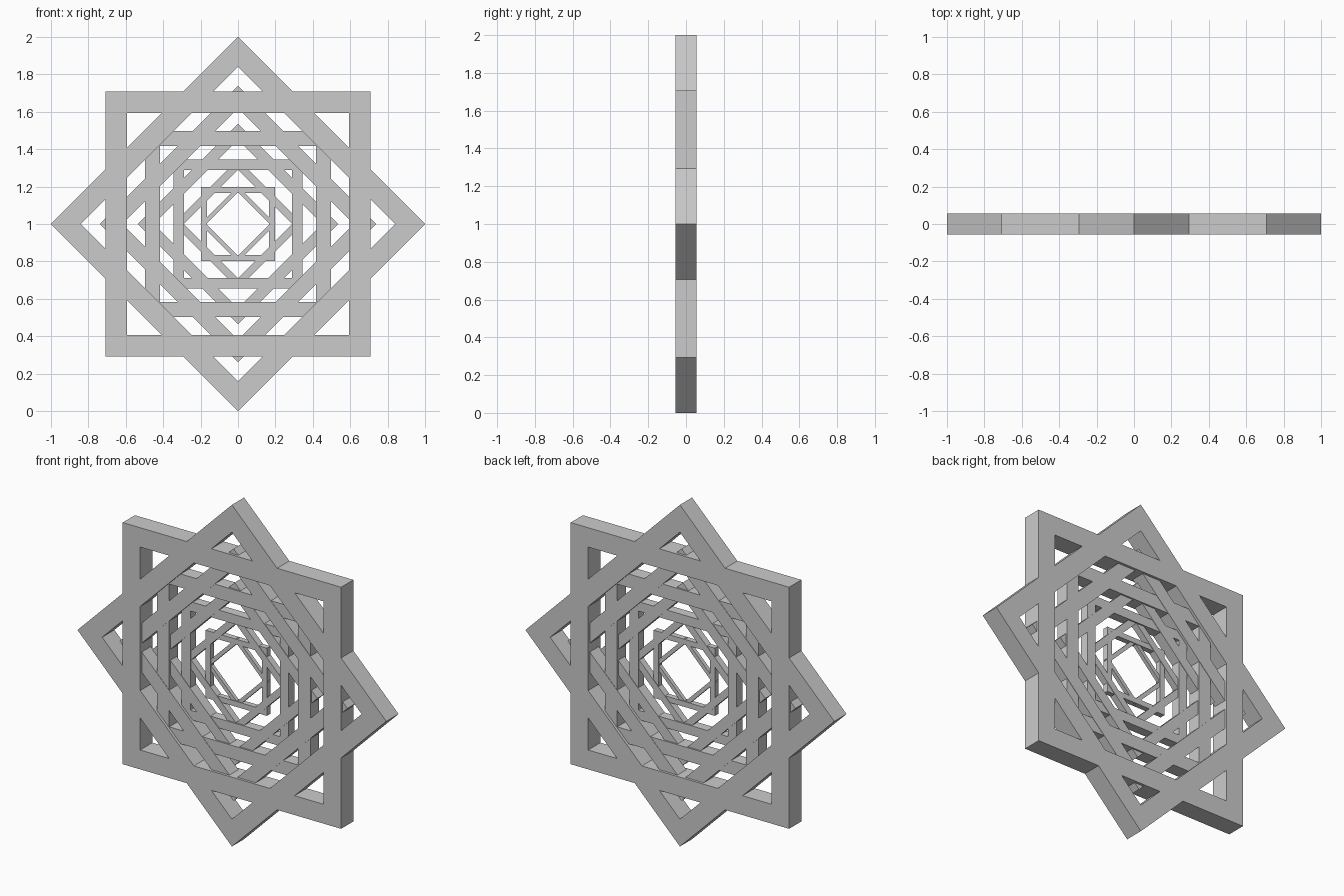
import bpy, bmesh, math

if "Cube" in bpy.data.objects:
    bpy.data.objects.remove(bpy.data.objects["Cube"])

BAR = 0.84      # inner / outer corner radius of a frame
DEPTH = 0.0565  # half depth of a frame with corner radius 1


def square_frame(name, radius, turn):
    """Flat square frame in the xz plane, depth in proportion to its size."""
    bm = bmesh.new()
    h = DEPTH * radius
    loops = []
    for r, y in ((radius, -h), (radius, h), (radius * BAR, h), (radius * BAR, -h)):
        loops.append([bm.verts.new((r * math.cos(turn + i * math.pi / 2), y,
                                    1 + r * math.sin(turn + i * math.pi / 2)))
                      for i in range(4)])
    for k in range(4):
        a, b = loops[k], loops[(k + 1) % 4]
        for i in range(4):
            j = (i + 1) % 4
            bm.faces.new((a[i], a[j], b[j], b[i]))
    bmesh.ops.recalc_face_normals(bm, faces=bm.faces[:])
    mesh = bpy.data.meshes.new(name)
    bm.to_mesh(mesh)
    bm.free()
    bpy.context.collection.objects.link(bpy.data.objects.new(name, mesh))


# Upright squares, from the outside in
for n, r in enumerate((1.0, 0.703, 0.488, 0.28), 1):
    square_frame(f"square_ring_{n}", r, math.pi / 4)

# Squares standing on a corner, from the outside in
for n, r in enumerate((1.0, 0.738, 0.535, 0.345, 0.202), 1):
    square_frame(f"diamond_ring_{n}", r, 0)
